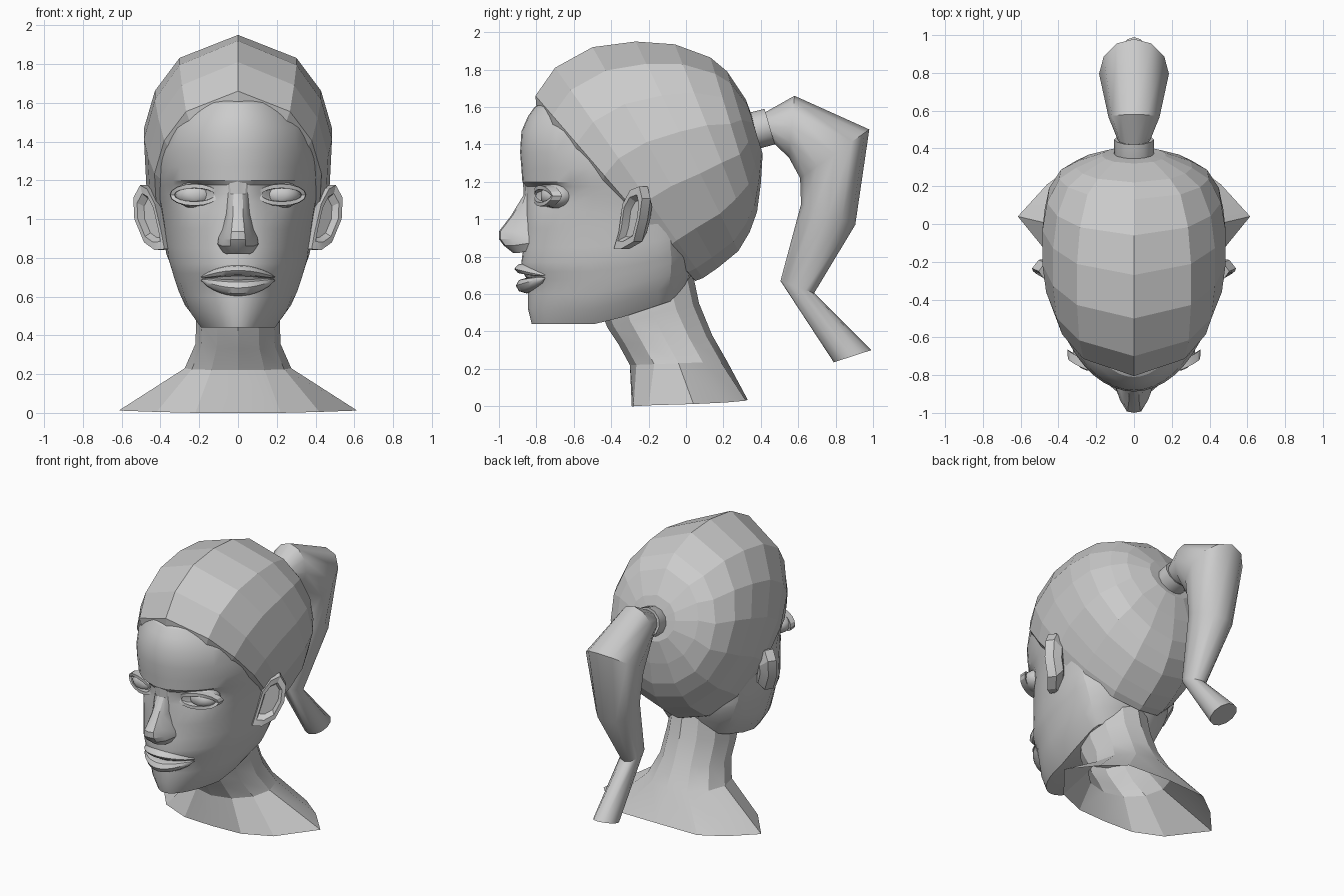
import bpy, bmesh
from math import sin, cos, pi, radians, exp
from mathutils import Vector

if "Cube" in bpy.data.objects:
    bpy.data.objects.remove(bpy.data.objects["Cube"])


def loft(name, rings, cap0=False, cap1=False, smooth=None):
    """Skin closed rings of equal length into one mesh object."""
    bm = bmesh.new()
    vs = [[bm.verts.new(p) for p in r] for r in rings]
    n = len(rings[0])
    for a, b in zip(vs, vs[1:]):
        for i in range(n):
            j = (i + 1) % n
            bm.faces.new((a[i], a[j], b[j], b[i]))
    if cap0:
        bm.faces.new(vs[0][::-1])
    if cap1:
        bm.faces.new(vs[-1])
    bmesh.ops.recalc_face_normals(bm, faces=bm.faces)
    me = bpy.data.meshes.new(name)
    bm.to_mesh(me)
    bm.free()
    if smooth:
        me.polygons.foreach_set("use_smooth", [True] * len(me.polygons))
        me.set_sharp_from_angle(angle=radians(smooth))
    ob = bpy.data.objects.new(name, me)
    bpy.context.collection.objects.link(ob)
    return ob


def sym(half):
    """Close a half outline (both ends on x = 0) by mirroring it."""
    return half + [(-x, y, z) for x, y, z in half[-2:0:-1]]


def oval(top, bottom, w, angles):
    """Tilted oval ring spanned by two points (y, z) of the side profile."""
    cy, cz = (top[0] + bottom[0]) / 2, (top[1] + bottom[1]) / 2
    ry, rz = top[0] - cy, top[1] - cz
    return sym([(w * sin(radians(a)) if 0 < a < 180 else 0,
                 cy + ry * cos(radians(a)), cz + rz * cos(radians(a))) for a in angles])


def mirror(ob):
    ob.modifiers.new("mirror", 'MIRROR')


# Face and skull: horizontal sections (z, front y, back y, half width)
LEVELS = [(.47, -.50, -.30, .08), (.44, -.825, -.02, .22), (.52, -.845, .02, .285),
          (.60, -.845, .05, .32), (.68, -.85, .06, .345), (.72, -.875, .06, .355),
          (.77, -.88, .05, .37), (.85, -.87, .05, .38), (.95, -.86, .1, .392),
          (1.04, -.86, .1, .405), (1.09, -.86, .1, .415), (1.13, -.86, .1, .425),
          (1.175, -.86, .1, .435), (1.20, -.875, .1, .44), (1.27, -.88, .1, .45),
          (1.36, -.887, .1, .455), (1.47, -.88, .1, .435), (1.55, -.845, .1, .38),
          (1.60, -.81, .1, .34), (1.66, -.70, .1, .25)]
FACE_A = [0, 7, 14, 21, 28, 35, 42, 50, 60, 74, 90, 110, 130, 155, 180]


def face_ring(z, yf, yb, w):
    out = []
    for a in FACE_A:
        t = radians(a)
        x = w * sin(t) if a < 180 else 0
        ym = -.15
        y = ym + (yf - ym if a <= 90 else ym - yb) * cos(t)
        fade = max(0, min(1, (1.0 - z) / .45))
        zz = z + max(0, y + .45) * .33 * fade          # jaw line rises to the back
        if z < 1.19:                                   # eye sockets under the brow
            y += .055 * exp(-((x - .21) / .10) ** 2 - ((z - 1.13) / .07) ** 2)
        out.append((x, y, zz))
    return sym(out)


loft("face", [face_ring(*l) for l in LEVELS], True, True, 22)

# Hair cap: tilted ovals from the ponytail root to the hairline (top, bottom, width)
HAIR = [((.35, 1.56), (.385, 1.42), .09), ((.32, 1.64), (.41, 1.35), .17),
        ((.22, 1.79), (.40, 1.19), .31), ((.13, 1.865), (.38, 1.04), .40),
        ((-.06, 1.935), (.34, .93), .465), ((-.27, 1.95), (.28, .83), .49),
        ((-.50, 1.92), (.17, .74), .49), ((-.70, 1.81), (.09, .685), .47),
        ((-.805, 1.66), (.05, .67), .435), ((-.80, 1.60), (.03, .69), .405)]
HAIR_A = [0, 38, 61, 82, 105, 130, 155, 180]
loft("hair_cap", [oval(t, b, w, HAIR_A) for t, b, w in HAIR], True, False)

# Hair tie and ponytail
ROUND = [i * 30 for i in range(7)]
loft("hair_tie", [oval(t, b, w, ROUND) for t, b, w in
                  [((.32, 1.56), (.37, 1.38), .10), ((.34, 1.57), (.40, 1.38), .105),
                   ((.42, 1.59), (.475, 1.40), .105), ((.42, 1.57), (.47, 1.42), .08)]],
     True, True, 40)
TAIL = [((.42, 1.57), (.465, 1.41), .085), ((.58, 1.66), (.55, 1.33), .135),
        ((.98, 1.48), (.61, 1.22), .185), ((.905, .97), (.615, 1.08), .14),
        ((.685, .605), (.505, .67), .07), ((.99, .30), (.79, .235), .075)]
loft("ponytail", [oval(t, b, w, ROUND) for t, b, w in TAIL], True, True, 35)

# Neck and shoulders, open underneath
NECK = [((-.46, .52), (.03, .74), .20), ((-.42, .42), (.07, .55), .215),
        ((-.36, .33), (.14, .38), .22), ((-.30, .22), (.22, .24), .275)]
base = [(0, -.29, 0), (.22, -.28, 0), (.42, -.20, .005), (.615, .04, .012),
        (.46, .21, .02), (.31, .32, .03), (0, .33, .035)]
loft("neck", [oval(t, b, w, ROUND) for t, b, w in NECK] + [sym(base)], False, False, 20)

# Nose: (z, ridge y, ridge half width, base half width)
NOSE = [(1.21, -.872, .03, .06), (1.13, -.868, .024, .05), (1.02, -.935, .026, .06),
        (.935, -1.0, .034, .08), (.895, -1.0, .038, .10), (.86, -.975, .04, .105),
        (.82, -.925, .025, .08)]
loft("nose", [sym([(0, y, z), (rw, y + .008, z), (.75 * bw, y * .55 - .87 * .45 + .01, z),
                   (bw, -.85, z + .01), (bw, -.78, z + .02), (0, -.78, z + .02)])
              for z, y, rw, bw in NOSE], True, True, 25)


# Lips: tapered spindles bent along the face
def lip(name, z, ry, rz, droop):
    rings = []
    for i in range(-6, 7):
        u = i / 6
        x, k = .19 * u, max(.08, (1 - u * u) ** .6)
        rings.append([(x, -.852 + 2.6 * x * x - ry * k * cos(a * pi / 4),
                       z + droop * u * u + rz * k * sin(a * pi / 4)) for a in range(8)])
    loft(name, rings, True, True, 40)


lip("upper_lip", .735, .066, .032, -.035)
lip("lower_lip", .645, .058, .042, .04)

# Eyes: eyeball and almond-shaped lid rim
rings = []
for i in range(1, 10):
    t = pi * i / 10
    rings.append([(.22 + .105 * sin(t) * cos(a * pi / 8), -.685 - .095 * cos(t),
                   1.125 + .07 * sin(t) * sin(a * pi / 8)) for a in range(16)])
mirror(loft("eyeball", rings, True, True, 40))
rings = []
for i in range(16):
    t = 2 * pi * i / 16
    x = .225 + .112 * cos(t)
    c = Vector((x, -.762 + .4 * (x - .225) - .02 * abs(sin(t)), 1.125 + .043 * sin(t)))
    d = Vector((cos(t), .3 * cos(t), sin(t)))
    rings.append([c + d * .016 + Vector((0, .05, 0)), c + d * .013,
                  c - d * .008, c - d * .01 + Vector((0, .04, 0))])
mirror(loft("eyelids", rings + rings[:1], False, False, 30))

# Ears: outline (x, y, z) with thickness, rolled rim and hollow
EAR = [(.43, -.34, 1.08), (.47, -.30, 1.155), (.505, -.25, 1.175), (.54, -.235, 1.11),
       (.535, -.25, 1.0), (.485, -.28, .88), (.43, -.35, .84), (.38, -.385, .845),
       (.395, -.36, .93)]
ear = [Vector(p) for p in EAR]
mid = sum(ear, Vector()) / len(ear)
back = Vector((-.035, .045, 0))
mirror(loft("ear", [[mid + (p - mid) * .6 + back * 1.8 for p in ear],
                    [p + back for p in ear], ear,
                    [mid + (p - mid) * .75 for p in ear],
                    [mid + (p - mid) * .6 + back * .7 for p in ear]], True, True, 20))
